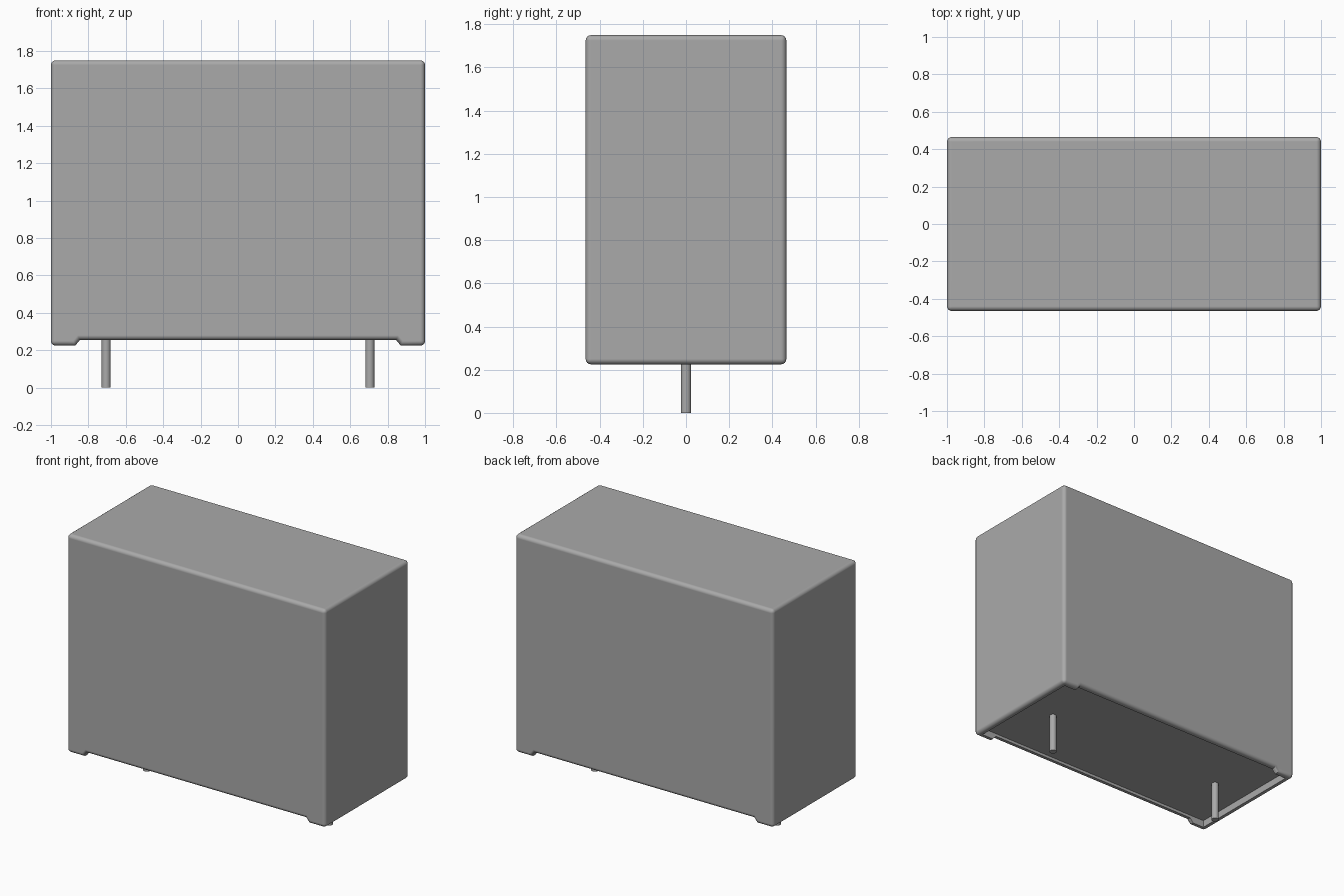
import bpy, bmesh, math

if "Cube" in bpy.data.objects:
    bpy.data.objects.remove(bpy.data.objects["Cube"], do_unlink=True)

grey = bpy.data.materials.new("plain grey")
grey.use_nodes = True
colour = (0.40, 0.40, 0.40, 1)
grey.diffuse_color = colour
grey.node_tree.nodes["Principled BSDF"].inputs["Base Color"].default_value = colour

HALF_X, HALF_Y = 1.0, 0.465
FOOT_Z, NOTCH_Z, FLOOR_Z, TOP_Z = 0.225, 0.255, 0.275, 1.75
WALL = 0.04


def make_object(name, bm):
    bmesh.ops.recalc_face_normals(bm, faces=bm.faces)
    mesh = bpy.data.meshes.new(name)
    bm.to_mesh(mesh)
    bm.free()
    mesh.materials.append(grey)
    obj = bpy.data.objects.new(name, mesh)
    bpy.context.collection.objects.link(obj)
    return obj


def activate(obj):
    bpy.ops.object.select_all(action='DESELECT')
    obj.select_set(True)
    bpy.context.view_layer.objects.active = obj


# Case: front outline with corner feet, extruded through the depth
half = [(0.845, NOTCH_Z), (0.87, FOOT_Z), (HALF_X, FOOT_Z), (HALF_X, TOP_Z)]
outline = half + [(-x, z) for x, z in reversed(half)]
bm = bmesh.new()
face = bm.faces.new([bm.verts.new((x, -HALF_Y, z)) for x, z in outline])
ext = bmesh.ops.extrude_face_region(bm, geom=[face])
bmesh.ops.translate(bm, vec=(0, 2 * HALF_Y, 0),
                    verts=[g for g in ext["geom"] if isinstance(g, bmesh.types.BMVert)])
case = make_object("case", bm)

# Pocket that leaves a thin rim around the recessed underside
bm = bmesh.new()
bmesh.ops.create_cube(bm, size=1)
bmesh.ops.scale(bm, vec=(2 * (HALF_X - WALL), 2 * (HALF_Y - WALL), FLOOR_Z - 0.1), verts=bm.verts)
bmesh.ops.translate(bm, vec=(0, 0, (FLOOR_Z + 0.1) / 2), verts=bm.verts)
pocket = make_object("pocket_cutter", bm)
pocket.hide_render = True

# Round the outer edges, then cut the pocket
bevel = case.modifiers.new("rounded edges", 'BEVEL')
bevel.width = 0.025
bevel.segments = 4
bevel.limit_method = 'ANGLE'
bevel.angle_limit = math.radians(60)
bevel.use_clamp_overlap = False
cut = case.modifiers.new("pocket", 'BOOLEAN')
cut.operation = 'DIFFERENCE'
cut.solver = 'EXACT'
cut.object = pocket
activate(case)
for name in [m.name for m in case.modifiers]:
    bpy.ops.object.modifier_apply(modifier=name)
bpy.data.objects.remove(pocket, do_unlink=True)
bpy.ops.object.shade_smooth_by_angle(angle=math.radians(35))
weighted = case.modifiers.new("flat sides", 'WEIGHTED_NORMAL')
weighted.keep_sharp = True

# Two round pins under the case
for side, x in (("left", 0.705), ("right", -0.705)):
    length = FLOOR_Z + 0.01
    bm = bmesh.new()
    bmesh.ops.create_cone(bm, cap_ends=True, segments=24, radius1=0.024, radius2=0.024, depth=length)
    bmesh.ops.translate(bm, vec=(x, 0, length / 2), verts=bm.verts)
    activate(make_object(side + "_pin", bm))
    bpy.ops.object.shade_smooth_by_angle(angle=math.radians(35))
